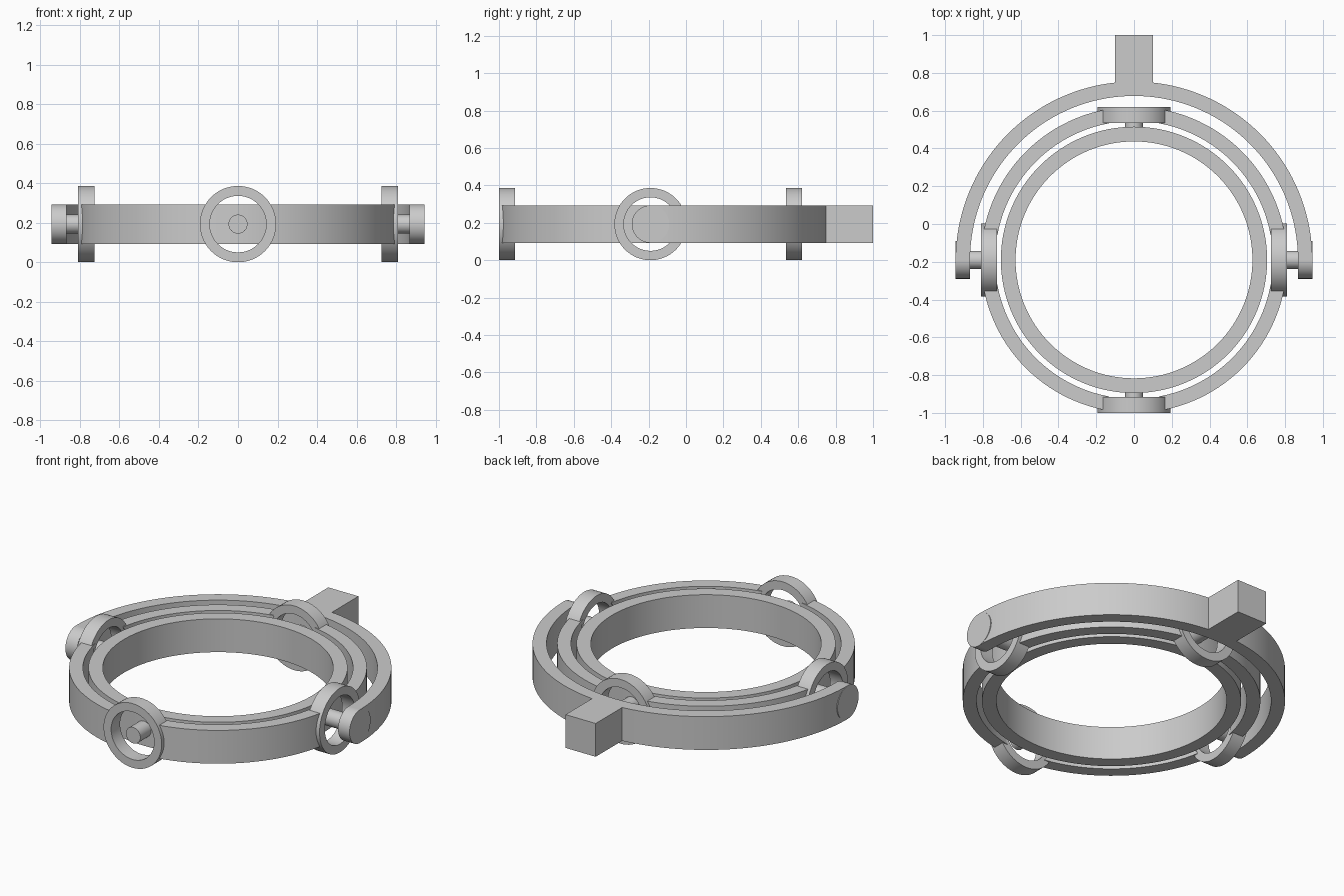
import bpy, bmesh, math
from mathutils import Matrix, Vector

if "Cube" in bpy.data.objects:
    bpy.data.objects.remove(bpy.data.objects["Cube"])

CY, CZ = -0.19, 0.193            # gimbal centre
CENTRE = Vector((0, CY, CZ))
H = 0.1                          # half height of the bands

grey = bpy.data.materials.new("light_grey")
grey.diffuse_color = (0.6, 0.6, 0.6, 1)
grey.use_nodes = True
grey.node_tree.nodes["Principled BSDF"].inputs["Base Color"].default_value = grey.diffuse_color


def finish(name, bm):
    bmesh.ops.recalc_face_normals(bm, faces=bm.faces)
    me = bpy.data.meshes.new(name)
    bm.to_mesh(me)
    bm.free()
    me.materials.append(grey)
    ob = bpy.data.objects.new(name, me)
    bpy.context.collection.objects.link(ob)
    return ob


def smooth(ob):
    bpy.ops.object.select_all(action='DESELECT')
    ob.select_set(True)
    bpy.context.view_layer.objects.active = ob
    bpy.ops.object.shade_smooth_by_angle(angle=math.radians(30))


def band(name, ri, ro, z0, z1, matrix, sweep=2 * math.pi, n=128):
    """Rectangular section swept about local z, closed or part turn."""
    bm = bmesh.new()
    full = sweep > 6.28
    loops = []
    for i in range(n if full else n + 1):
        a = sweep * i / n
        c, s = math.cos(a), math.sin(a)
        loops.append([bm.verts.new((r * c, r * s, z))
                      for r, z in ((ri, z0), (ro, z0), (ro, z1), (ri, z1))])
    for i in range(n):
        p, q = loops[i], loops[(i + 1) % len(loops)]
        for k in range(4):
            m = (k + 1) % 4
            bm.faces.new((p[k], p[m], q[m], q[k]))
    if not full:
        bm.faces.new(loops[0])
        bm.faces.new(loops[-1])
    bm.transform(matrix)
    return finish(name, bm)


def cylinder(name, r, z0, z1, matrix, n=48):
    bm = bmesh.new()
    bmesh.ops.create_cone(bm, cap_ends=True, segments=n, radius1=r, radius2=r,
                          depth=z1 - z0,
                          matrix=matrix @ Matrix.Translation((0, 0, (z0 + z1) / 2)))
    return finish(name, bm)


def radial(direction):
    """Local z points outward from the gimbal centre."""
    rot = Vector(direction).to_track_quat('Z', 'Y').to_matrix().to_4x4()
    return Matrix.Translation(CENTRE) @ rot


flat = Matrix.Translation(CENTRE)
SIDES = {"front": (0, -1, 0), "back": (0, 1, 0), "left": (-1, 0, 0), "right": (1, 0, 0)}

# concentric rings and the half-circle yoke
parts = [band("inner_ring", 0.627, 0.705, -H, H, flat)]
middle = band("middle_ring", 0.735, 0.81, -H, H, flat)
parts.append(middle)
parts.append(band("outer_yoke", 0.868, 0.944, -H, H, flat, math.pi, 72))

# open hubs on the middle ring, with the ring cut away inside each
for side, d in SIDES.items():
    m = radial(d)
    parts.append(band(side + "_hub", 0.143, 0.193, 0.725, 0.81, m, n=64))
    cutter = cylinder(side + "_hub_cutter", 0.165, 0.6, 0.95, m)
    cutter.hide_render = True
    cutter.hide_set(True)
    cut = middle.modifiers.new(side + "_opening", 'BOOLEAN')
    cut.operation = 'DIFFERENCE'
    cut.solver = 'EXACT'
    cut.object = cutter

# pivot pins: on the inner ring front and back, on the yoke left and right
for side in ("front", "back"):
    parts.append(cylinder(side + "_pin", 0.048, 0.68, 0.805, radial(SIDES[side])))
for side in ("left", "right"):
    m = radial(SIDES[side])
    parts.append(cylinder(side + "_pin", 0.048, 0.73, 0.90, m))
    parts.append(cylinder(side + "_yoke_end", H, 0.868, 0.944, m, 64))

for ob in parts:
    smooth(ob)

# square mounting stem at the back
bm = bmesh.new()
bmesh.ops.create_cube(bm, size=1, matrix=Matrix.Translation((0, 0.855, CZ))
                      @ Matrix.Diagonal((0.2, 0.29, 2 * H, 1)))
finish("mounting_stem", bm)
